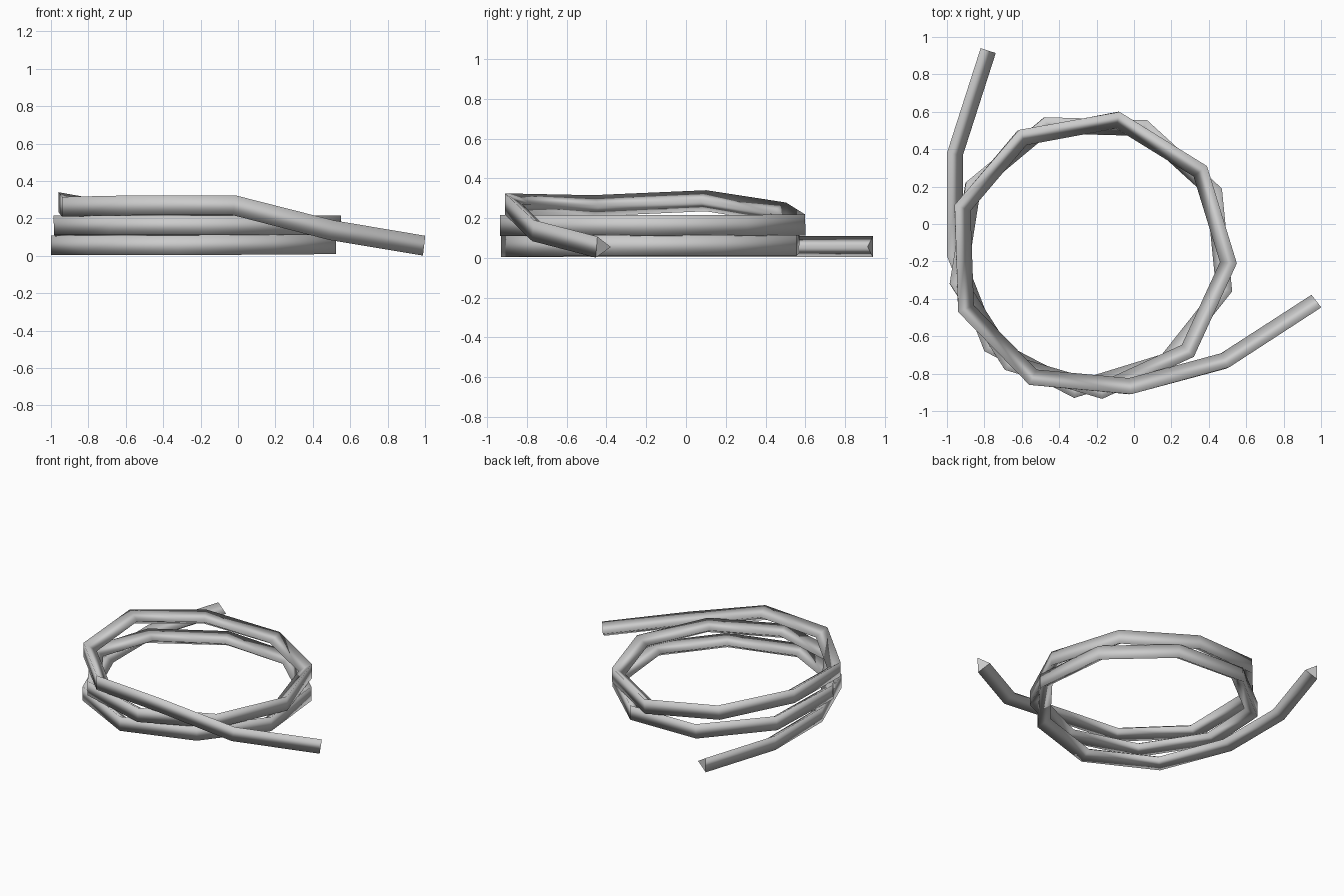
import bpy, bmesh
from mathutils import Vector

if "Cube" in bpy.data.objects:
    bpy.data.objects.remove(bpy.data.objects["Cube"])

# Outer edge of the rope, end to end: x, y, centre height
PATH = [Vector(p) for p in (
    (-.82, .94, .056), (-1, .38, .056), (-1, -.17, .056), (-.8, -.68, .056),
    (-.32, -.93, .056), (.2, -.77, .06), (.525, -.36, .062), (.47, .19, .062),
    (.07, .555, .062), (-.48, .57, .075), (-.9, .22, .115), (-.985, -.32, .163),
    (-.69, -.78, .163), (-.17, -.935, .163), (.32, -.71, .163), (.55, -.21, .163),
    (.39, .31, .163), (-.08, .6, .165), (-.62, .5, .225), (-.96, .1, .287),
    (-.94, -.47, .262), (-.56, -.86, .27), (-.02, -.91, .27),
    (.5, -.77, .137), (.995, -.45, .054))]
HALF_HEIGHT = .053
DEPTH = .085


def inward(a, b):
    """Horizontal unit vector on the inner (left) side of a segment."""
    d = b - a
    return Vector((-d.y, d.x, 0)).normalized()


# Triangular rope: upright outer face, ridge facing the coil centre
bm = bmesh.new()
rings = []
last = len(PATH) - 1
for i, p in enumerate(PATH):
    n0 = inward(PATH[max(i - 1, 0)], PATH[max(i, 1)])
    n1 = inward(PATH[min(i, last - 1)], PATH[min(i + 1, last)])
    mitre = (n0 + n1).normalized()
    mitre *= DEPTH / mitre.dot(n0)
    # lean the section to follow the slope
    run = PATH[min(i + 1, last)] - PATH[max(i - 1, 0)]
    up = mitre.normalized().cross(run.normalized()) * -1
    up = up if up.z > 0 else -up
    up *= HALF_HEIGHT / up.z
    rings.append([bm.verts.new(q) for q in (p + up, p - up, p + mitre)])

for a, b in zip(rings, rings[1:]):
    for k in range(3):
        m = (k + 1) % 3
        bm.faces.new((a[k], a[m], b[m], b[k]))

# End caps
for ring in (rings[0], rings[-1]):
    cap = bm.faces.new(ring)
    for e in cap.edges:
        e.smooth = False
bmesh.ops.recalc_face_normals(bm, faces=bm.faces)
for f in bm.faces:
    f.smooth = True

mesh = bpy.data.meshes.new("coiled_rope")
bm.to_mesh(mesh)
bm.free()
rope = bpy.data.objects.new("coiled_rope", mesh)
bpy.context.collection.objects.link(rope)
